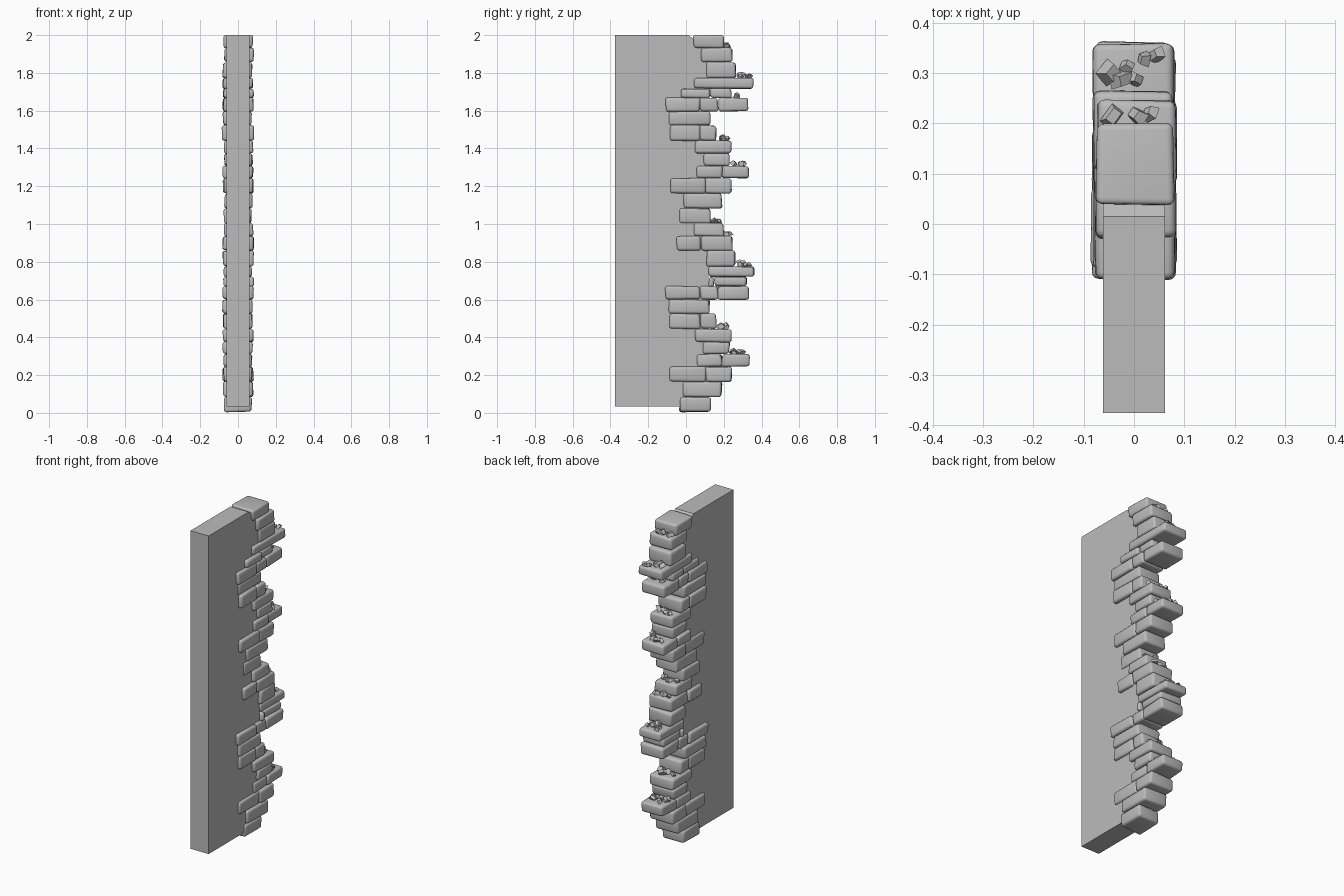
import bpy, bmesh, random
from mathutils import Vector, Euler

random.seed(4)
default_cube = bpy.data.objects.get("Cube")
if default_cube:
    bpy.data.objects.remove(default_cube, do_unlink=True)

stone = bpy.data.materials.new("plain grey stone")
stone.use_nodes = True
grey = (0.5, 0.5, 0.5, 1)
stone.diffuse_color = grey
stone.node_tree.nodes["Principled BSDF"].inputs["Base Color"].default_value = grey


def add_object(name, bm):
    bmesh.ops.recalc_face_normals(bm, faces=bm.faces)
    mesh = bpy.data.meshes.new(name)
    bm.to_mesh(mesh)
    bm.free()
    mesh.materials.append(stone)
    obj = bpy.data.objects.new(name, mesh)
    bpy.context.collection.objects.link(obj)
    return obj


def shade_smooth(obj, angle):
    bpy.ops.object.select_all(action='DESELECT')
    obj.select_set(True)
    bpy.context.view_layer.objects.active = obj
    bpy.ops.object.shade_smooth_by_angle(angle=angle)


def add_wall():
    # Side profile with a chipped upper back corner, extruded across the width
    half = 0.062
    profile = [(-0.375, 0.035), (0.12, 0.035), (0.12, 1.96), (0.05, 1.97),
               (0.015, 2), (-0.375, 2)]
    bm = bmesh.new()
    side = bm.faces.new([bm.verts.new((-half, y, z)) for y, z in profile])
    grown = bmesh.ops.extrude_face_region(bm, geom=[side])["geom"]
    moved = [v for v in grown if isinstance(v, bmesh.types.BMVert)]
    bmesh.ops.translate(bm, verts=moved, vec=(2 * half, 0, 0))
    add_object("wall_slab", bm)


def add_brick(name, y_start, y_end, z_low, z_high):
    # Worn block: uneven half width, nudged corners, rounded edges
    left, right = random.uniform(0.071, 0.083), random.uniform(0.071, 0.083)
    bm = bmesh.new()
    bmesh.ops.create_cube(bm, size=1)
    for v in bm.verts:
        x = right if v.co.x > 0 else -left
        y = y_end if v.co.y > 0 else y_start
        z = z_high if v.co.z > 0 else z_low
        nudge = Vector([random.uniform(-1, 1) * s for s in (0.004, 0.005, 0.003)])
        v.co = Vector((x, y, z)) + nudge
    bmesh.ops.bevel(bm, geom=bm.edges[:], offset=0.014, segments=3,
                    profile=0.5, affect='EDGES', clamp_overlap=True)
    for v in bm.verts:
        v.co.z = min(max(v.co.z, 0), 2)
    shade_smooth(add_object(name, bm), 0.7)


def add_rubble(name, y_start, y_end, z, count):
    # Angular chips scattered over an exposed ledge
    bm = bmesh.new()
    for i in range(count):
        size = random.uniform(0.013, 0.021)
        chip = bmesh.ops.create_cube(bm, size=2)["verts"]
        turn = Euler([random.uniform(-1, 1) for _ in range(3)]).to_matrix()
        x = -0.055 + 0.11 * (i + 0.5) / count + random.uniform(-0.01, 0.01)
        place = Vector((x, random.uniform(y_start, y_end), z + size * 0.7))
        stretch = Vector((random.uniform(0.7, 1.3), random.uniform(0.6, 1), 0.6))
        for v in chip:
            taper = 0.65 if v.co.z > 0 else 1
            shape = Vector((v.co.x * taper, v.co.y * taper, v.co.z)) * size
            v.co = place + turn @ Vector([a * b for a, b in zip(shape, stretch)])
    add_object(name, bm)


# One repeat of the toothed edge, bottom up: top height, joints along the depth
courses = [
    (0.085, [-0.035, 0.13]),
    (0.165, [-0.015, 0.19]),
    (0.245, [-0.085, 0.105, 0.24]),
    (0.31, [0.06, 0.19, 0.335]),
    (0.375, [0.09, 0.23]),
    (0.445, [0.05, 0.24]),
    (0.525, [-0.085, 0.075, 0.16]),
    (0.6, [-0.09, 0.125]),
    (0.67, [-0.11, 0.075, 0.17, 0.33]),
    (0.72, [0.12, 0.15, 0.32]),
    (0.775, [0.12, 0.36]),
    (0.86, [0.11, 0.26]),
    (0.935, [-0.05, 0.08, 0.245]),
    (1.005, [0.04, 0.2]),
]
# Courses that differ in the upper repeat
upper_courses = {9: [-0.03, 0.13, 0.24], 10: [0.04, 0.36], 12: [0.08, 0.245]}
# Ledges holding chips: course index, depth range, number of chips
ledges = [(0, 0.09, 0.11, 2), (3, 0.25, 0.31, 5), (5, 0.18, 0.22, 5),
          (10, 0.28, 0.34, 6), (12, 0.21, 0.23, 3), (13, 0.14, 0.18, 4)]

add_wall()
period = 0.997
for repeat, part in enumerate(("lower", "upper")):
    base = repeat * period
    low = 0.005
    for i, (high, joints) in enumerate(courses):
        if repeat:
            joints = upper_courses.get(i, joints)
        for j, (start, end) in enumerate(zip(joints, joints[1:])):
            add_brick(f"{part}_brick_{i}_{j}", start, end, base + low, base + high)
        low = high
    for i, start, end, count in ledges:
        # The crown of the wall stays clear
        if not (repeat and i == 13):
            add_rubble(f"{part}_rubble_{i}", start, end, base + courses[i][0], count)
add_rubble("upper_ledge_rubble", 0.26, 0.28, period + courses[8][0], 2)
